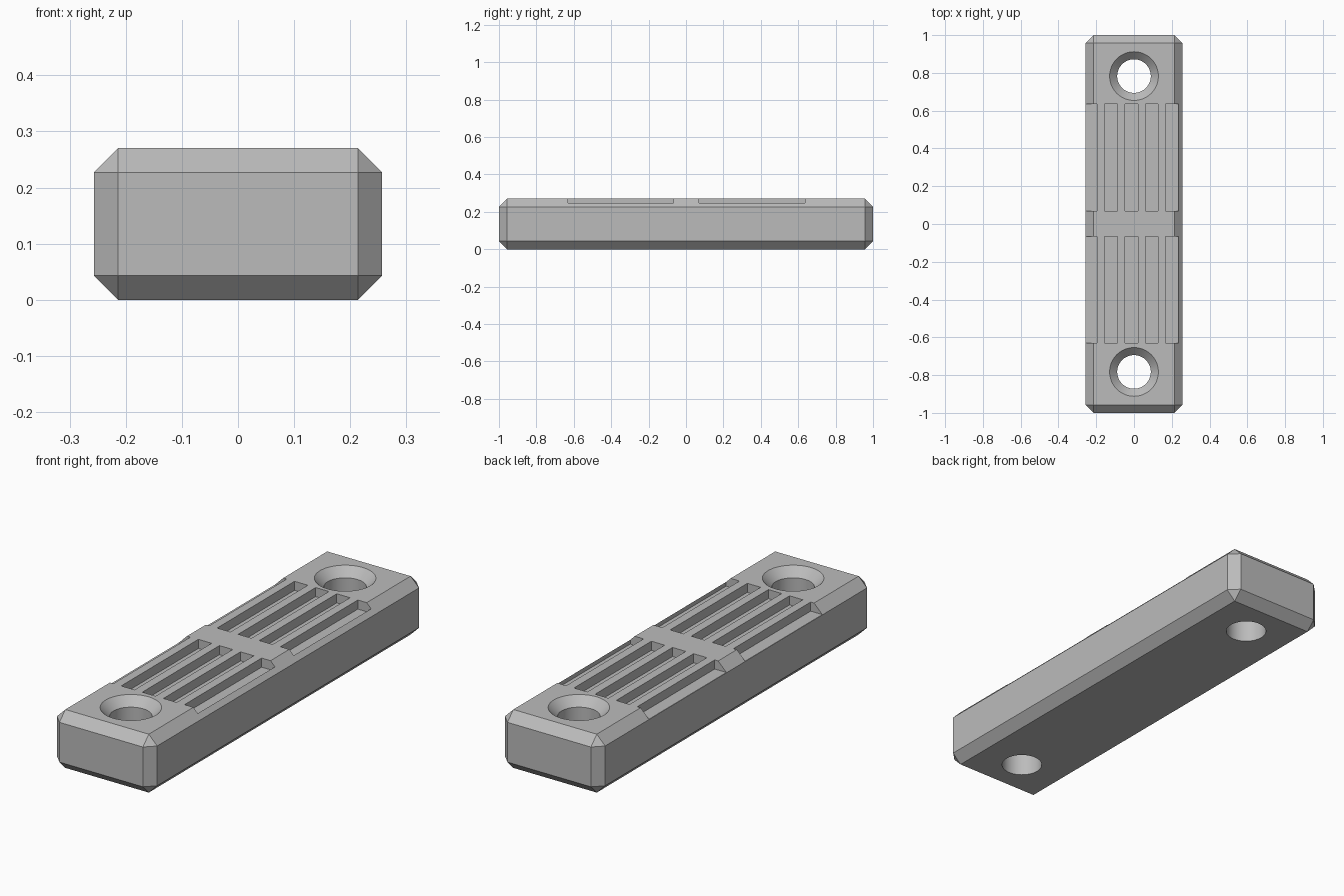
import bpy
import bmesh
import math
from mathutils import Matrix

cube = bpy.data.objects.get("Cube")
if cube:
    bpy.data.objects.remove(cube, do_unlink=True)

WIDTH, LENGTH, HEIGHT, CHAMFER = 0.513, 2.0, 0.27, 0.043

grey = bpy.data.materials.new("plain grey")
grey.use_nodes = True
grey.diffuse_color = (0.5, 0.5, 0.5, 1)
grey.node_tree.nodes["Principled BSDF"].inputs["Base Color"].default_value = (0.5, 0.5, 0.5, 1)


def add_object(name, bm):
    bmesh.ops.recalc_face_normals(bm, faces=bm.faces)
    mesh = bpy.data.meshes.new(name)
    bm.to_mesh(mesh)
    bm.free()
    mesh.materials.append(grey)
    obj = bpy.data.objects.new(name, mesh)
    bpy.context.collection.objects.link(obj)
    return obj


def add_box(bm, x0, x1, y0, y1, z0, z1):
    place = Matrix.Translation(((x0 + x1) / 2, (y0 + y1) / 2, (z0 + z1) / 2))
    size = Matrix.Diagonal((x1 - x0, y1 - y0, z1 - z0, 1))
    bmesh.ops.create_cube(bm, size=1, matrix=place @ size)


def add_lathe(bm, profile, y, sides=64):
    # Closed solid of revolution about a vertical axis
    rings = [[bm.verts.new((r * math.cos(math.tau * i / sides),
                            y + r * math.sin(math.tau * i / sides), z))
              for i in range(sides)] for r, z in profile]
    for low, high in zip(rings, rings[1:]):
        for i in range(sides):
            j = (i + 1) % sides
            bm.faces.new((low[i], low[j], high[j], high[i]))
    bm.faces.new(rings[0])
    bm.faces.new(rings[-1])


# Chamfered bar
bm = bmesh.new()
add_box(bm, -WIDTH / 2, WIDTH / 2, -LENGTH / 2, LENGTH / 2, 0, HEIGHT)
bmesh.ops.bevel(bm, geom=bm.edges[:], offset=CHAMFER, segments=1, affect='EDGES')
body = add_object("mounting_bar", bm)

# Countersunk screw holes
bm = bmesh.new()
for y in (-0.783, 0.783):
    add_lathe(bm, [(0.089, -0.1), (0.089, 0.23), (0.139, 0.28)], y)
holes = add_object("screw_hole_cutter", bm)

# Two rows of grip grooves, the outermost one open at the side
bm = bmesh.new()
for y0, y1 in ((-0.631, -0.067), (0.07, 0.636)):
    for i in range(5):
        x = -0.264 + 0.108 * i
        add_box(bm, x, x + 0.068, y0, y1, HEIGHT - 0.042, HEIGHT + 0.1)
grooves = add_object("groove_cutter", bm)

# Cut, then remove the cutters
bpy.context.view_layer.objects.active = body
for cutter in (holes, grooves):
    cutter.hide_render = True
    cut = body.modifiers.new(cutter.name, 'BOOLEAN')
    cut.operation = 'DIFFERENCE'
    cut.solver = 'EXACT'
    cut.object = cutter
    bpy.ops.object.modifier_apply(modifier=cut.name)
    bpy.data.objects.remove(cutter, do_unlink=True)

bpy.ops.object.select_all(action='DESELECT')
body.select_set(True)
bpy.ops.object.shade_smooth_by_angle(angle=math.radians(25))
